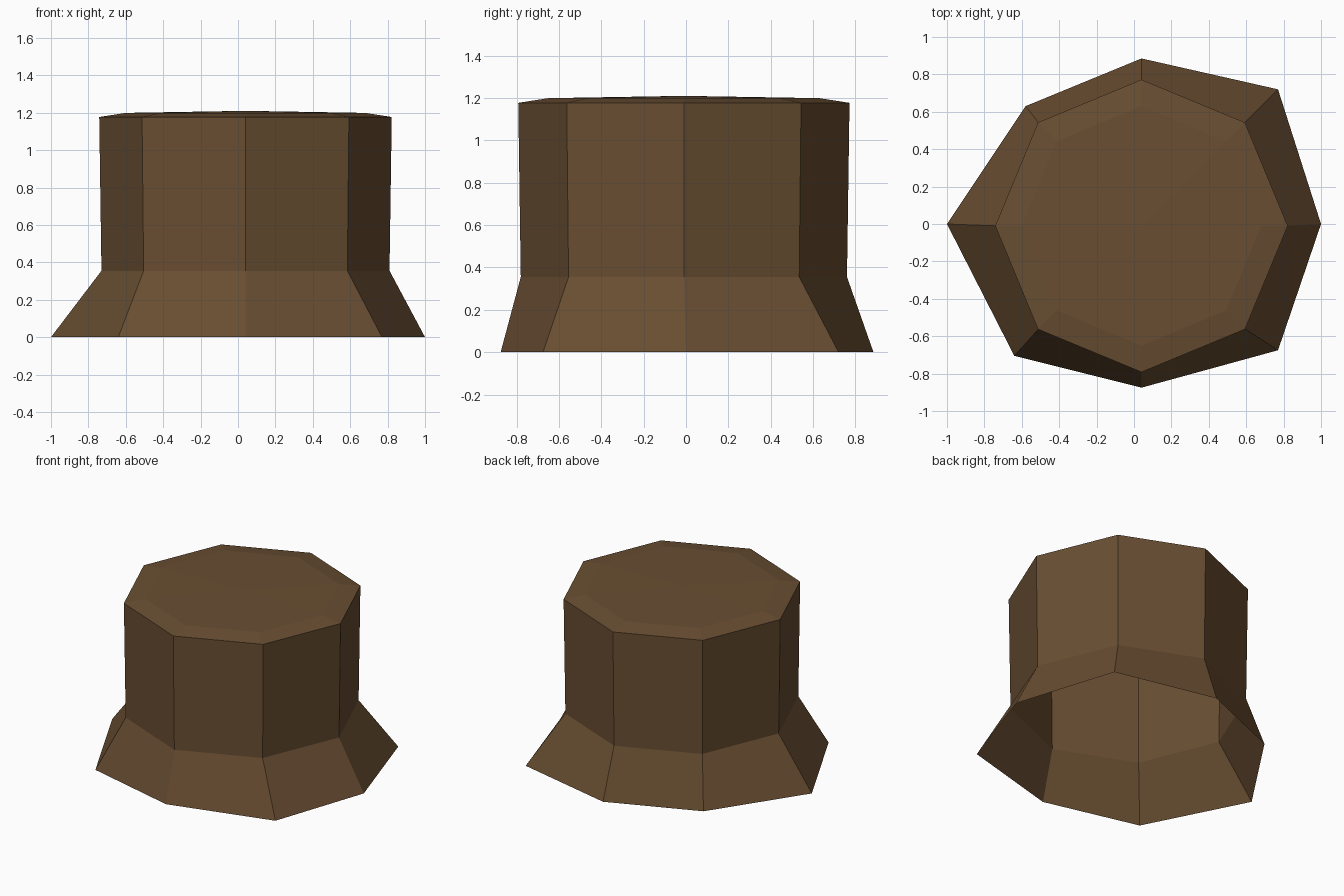
import bpy
import bmesh
from math import cos, sin, pi
from mathutils import Vector

cube = bpy.data.objects.get("Cube")
if cube:
    bpy.data.objects.remove(cube, do_unlink=True)

SIDES = 8
CENTRE = Vector((0.04, -0.01, 0))

brown = bpy.data.materials.new("dark brown")
brown.use_nodes = True
colour = (0.141, 0.076, 0.032, 1)
brown.diffuse_color = colour
brown.node_tree.nodes["Principled BSDF"].inputs["Base Color"].default_value = colour


def ring(bm, radius, z):
    """Regular ring of vertices, counter-clockwise from +x."""
    angles = [2 * pi * i / SIDES for i in range(SIDES)]
    return [bm.verts.new(CENTRE + Vector((radius * cos(a), radius * sin(a), z)))
            for a in angles]


def bridge(bm, low, high):
    for i in range(SIDES):
        j = (i + 1) % SIDES
        bm.faces.new((low[i], low[j], high[j], high[i]))


bm = bmesh.new()

# Uneven flared foot, open underneath
foot_outline = [(1, 0), (0.77, 0.72), (0.04, 0.885), (-0.58, 0.63),
                (-1, 0), (-0.64, -0.705), (0.04, -0.875), (0.77, -0.675)]
foot = [bm.verts.new((x, y, 0)) for x, y in foot_outline]

# Straight wall and shallow bevel, widening slightly upwards
rings = [foot] + [ring(bm, r, z) for r, z in ((0.77, 0.355), (0.782, 1.177), (0.64, 1.199))]
for low, high in zip(rings, rings[1:]):
    bridge(bm, low, high)

# Slightly domed cap
apex = bm.verts.new(CENTRE + Vector((0, 0, 1.21)))
for i in range(SIDES):
    bm.faces.new((rings[-1][i], rings[-1][(i + 1) % SIDES], apex))

mesh = bpy.data.meshes.new("stump")
bm.to_mesh(mesh)
bm.free()
mesh.materials.append(brown)
stump = bpy.data.objects.new("stump", mesh)
bpy.context.collection.objects.link(stump)
